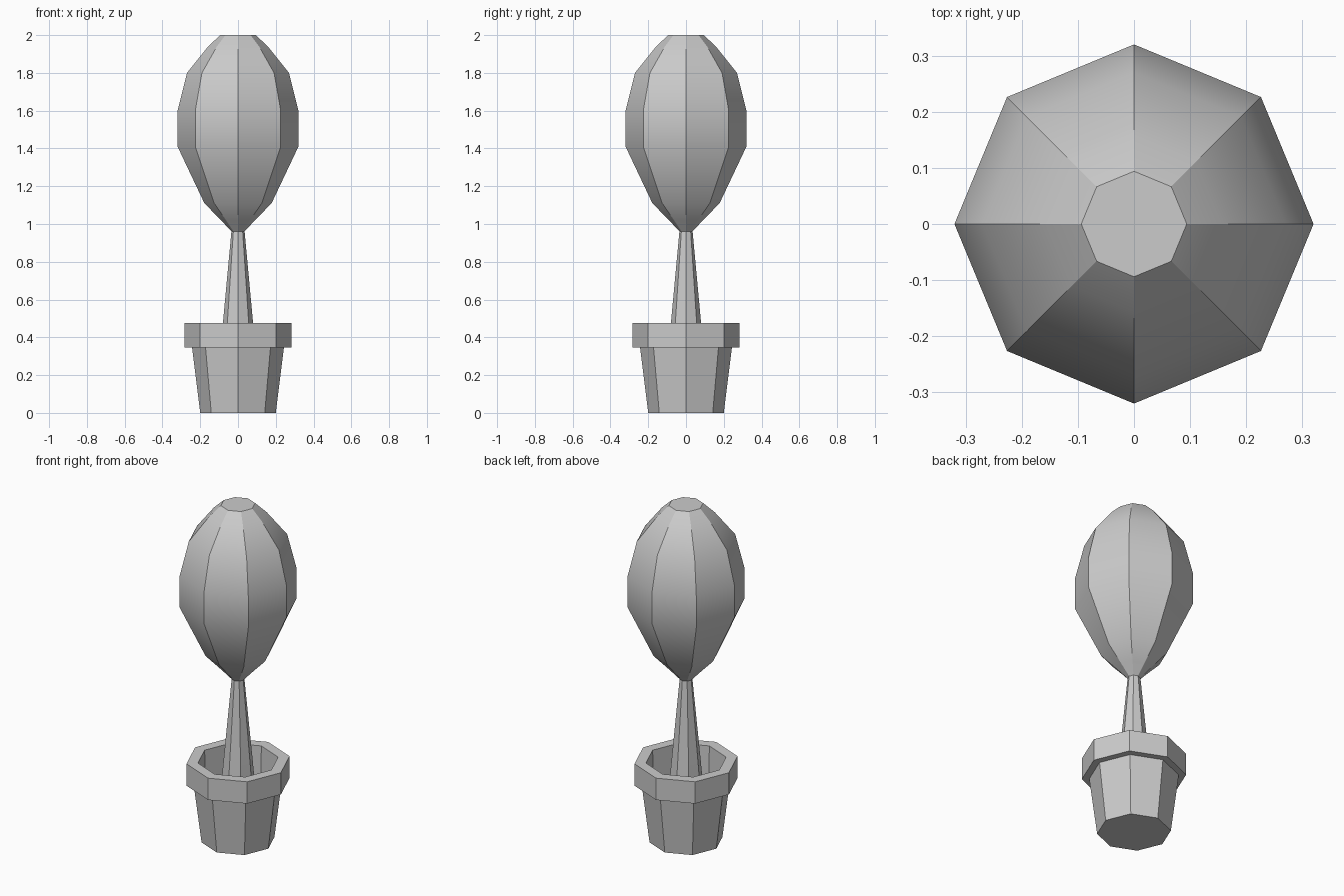
import bpy, bmesh, math

if "Cube" in bpy.data.objects:
    bpy.data.objects.remove(bpy.data.objects["Cube"])

SIDES = 8


def lathe(name, profile, cap_start=True, cap_end=True):
    """Sweep (radius, z) points round the z axis as an octagonal solid."""
    bm = bmesh.new()
    rings = []
    for r, z in profile:
        rings.append([bm.verts.new((r * math.cos(2 * math.pi * i / SIDES),
                                    r * math.sin(2 * math.pi * i / SIDES), z))
                      for i in range(SIDES)])
    for a, b in zip(rings, rings[1:]):
        for i in range(SIDES):
            j = (i + 1) % SIDES
            bm.faces.new((a[i], a[j], b[j], b[i]))
    if cap_start:
        bm.faces.new(rings[0][::-1])
    if cap_end:
        bm.faces.new(rings[-1])
    bmesh.ops.recalc_face_normals(bm, faces=bm.faces)
    mesh = bpy.data.meshes.new(name)
    bm.to_mesh(mesh)
    bm.free()
    obj = bpy.data.objects.new(name, mesh)
    bpy.context.collection.objects.link(obj)
    return obj


# Pot: tapered body, overhanging rim, hollow with a recessed soil floor
lathe("pot", [(0.20, 0), (0.243, 0.345), (0.283, 0.345), (0.283, 0.475),
              (0.22, 0.475), (0.215, 0.25)])

# Trunk: tapers upward from the soil into the foliage
lathe("trunk", [(0.10, 0.25), (0.08, 0.475), (0.034, 0.97)])

# Foliage: egg-shaped crown with flat top, softened vertically
foliage = lathe("foliage", [(0.034, 0.96), (0.09, 1.02), (0.178, 1.11),
                            (0.32, 1.41), (0.32, 1.60), (0.27, 1.80),
                            (0.158, 1.94), (0.094, 2.0)])
bpy.context.view_layer.objects.active = foliage
foliage.select_set(True)
bpy.ops.object.shade_smooth_by_angle(angle=math.radians(30))
